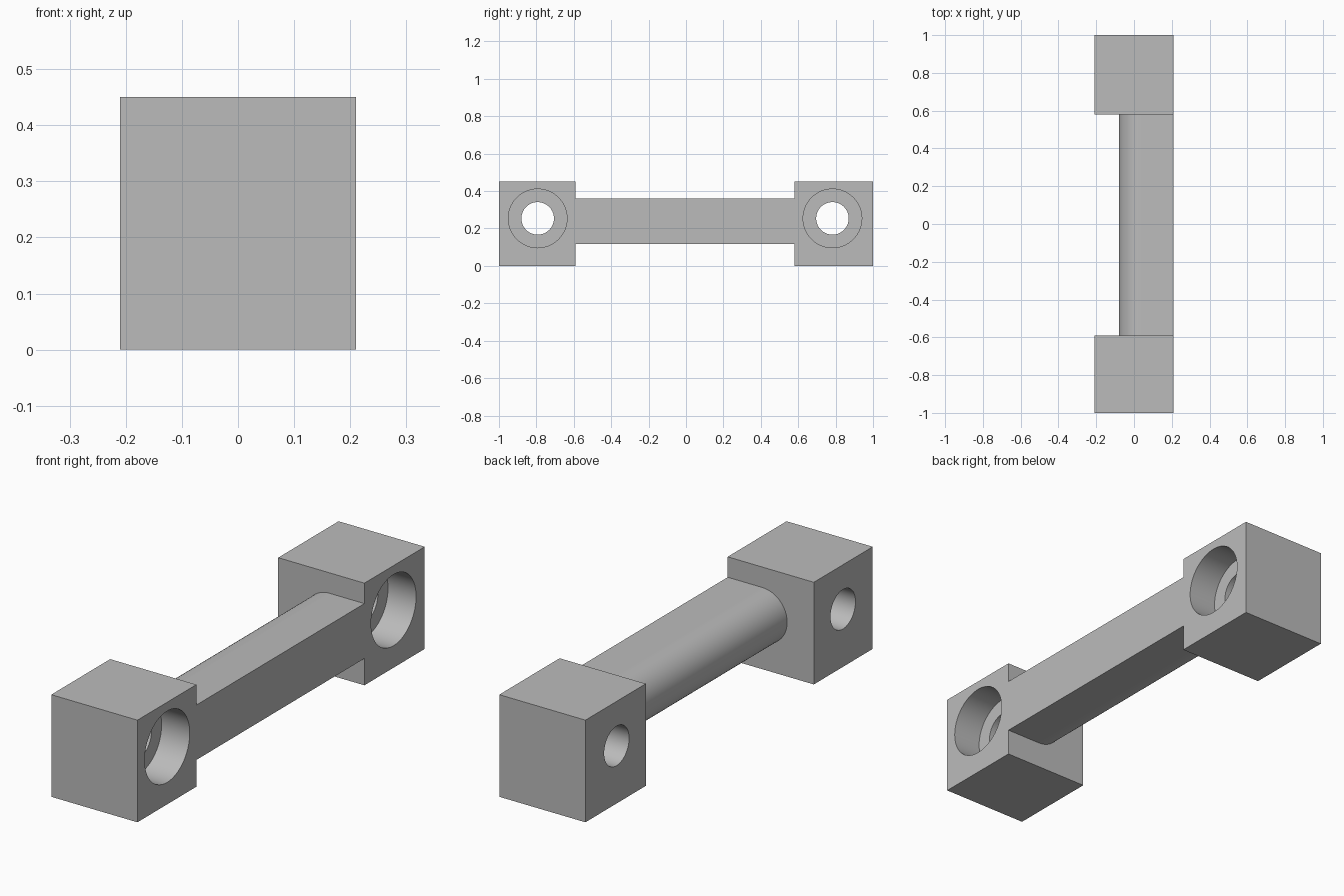
import bpy
import bmesh
import math
from mathutils import Matrix

cube = bpy.data.objects.get("Cube")
if cube:
    bpy.data.objects.remove(cube, do_unlink=True)

grey = bpy.data.materials.new("plain_grey")
grey.use_nodes = True
colour = (0.5, 0.5, 0.5, 1)
grey.diffuse_color = colour
grey.node_tree.nodes["Principled BSDF"].inputs["Base Color"].default_value = colour

HALF_W, HEIGHT = 0.21, 0.45        # end blocks
BAR_Z, BAR_R = 0.239, 0.121        # rounded bar
BORE_Z, BORE_R, SEAT_R, SEAT_DEPTH = 0.254, 0.087, 0.157, 0.137


def make_object(name, bm):
    bmesh.ops.recalc_face_normals(bm, faces=bm.faces)
    mesh = bpy.data.meshes.new(name)
    bm.to_mesh(mesh)
    bm.free()
    mesh.materials.append(grey)
    obj = bpy.data.objects.new(name, mesh)
    bpy.context.collection.objects.link(obj)
    return obj


def box(name, y0, y1):
    bm = bmesh.new()
    bmesh.ops.create_cube(bm, size=1)
    bmesh.ops.scale(bm, vec=(2 * HALF_W, y1 - y0, HEIGHT), verts=bm.verts)
    bmesh.ops.translate(bm, vec=(0, (y0 + y1) / 2, HEIGHT / 2), verts=bm.verts)
    return make_object(name, bm)


def x_cylinder(name, radius, x0, x1, y):
    bm = bmesh.new()
    bmesh.ops.create_cone(bm, cap_ends=True, segments=64, radius1=radius,
                          radius2=radius, depth=x1 - x0,
                          matrix=Matrix.Rotation(math.pi / 2, 4, "Y"))
    bmesh.ops.translate(bm, vec=((x0 + x1) / 2, y, BORE_Z), verts=bm.verts)
    return make_object(name, bm)


def combine(target, other, operation):
    mod = target.modifiers.new(operation.lower(), "BOOLEAN")
    mod.operation = operation
    mod.solver = "EXACT"
    mod.object = other
    bpy.context.view_layer.objects.active = target
    bpy.ops.object.modifier_apply(modifier=mod.name)
    bpy.data.objects.remove(other, do_unlink=True)


# Bar: flat on one side, half round on the other
bm = bmesh.new()
cx = -0.08 + BAR_R
profile = [(HALF_W, BAR_Z - BAR_R), (HALF_W, BAR_Z + BAR_R)]
for i in range(33):
    a = math.pi / 2 + math.pi * i / 32
    profile.append((cx + BAR_R * math.cos(a), BAR_Z + BAR_R * math.sin(a)))
face = bm.faces.new([bm.verts.new((x, -0.61, z)) for x, z in profile])
ext = bmesh.ops.extrude_face_region(bm, geom=[face], use_keep_orig=True)
bmesh.ops.translate(bm, vec=(0, 1.21, 0),
                    verts=[v for v in ext["geom"] if isinstance(v, bmesh.types.BMVert)])
link = make_object("mounting_link", bm)

# End blocks, each with a through hole and a wider seat
for name, y0, y1, bore_y in (("front", -1, -0.59, -0.793), ("back", 0.58, 1, 0.783)):
    combine(link, box(name + "_block", y0, y1), "UNION")
    combine(link, x_cylinder(name + "_hole", BORE_R, -0.3, 0.3, bore_y), "DIFFERENCE")
    combine(link, x_cylinder(name + "_seat", SEAT_R, HALF_W - SEAT_DEPTH, 0.3, bore_y),
            "DIFFERENCE")

# Smooth the round surfaces, keep the corners sharp
bpy.ops.object.select_all(action="DESELECT")
link.select_set(True)
bpy.context.view_layer.objects.active = link
bpy.ops.object.shade_smooth_by_angle(angle=math.radians(30))
